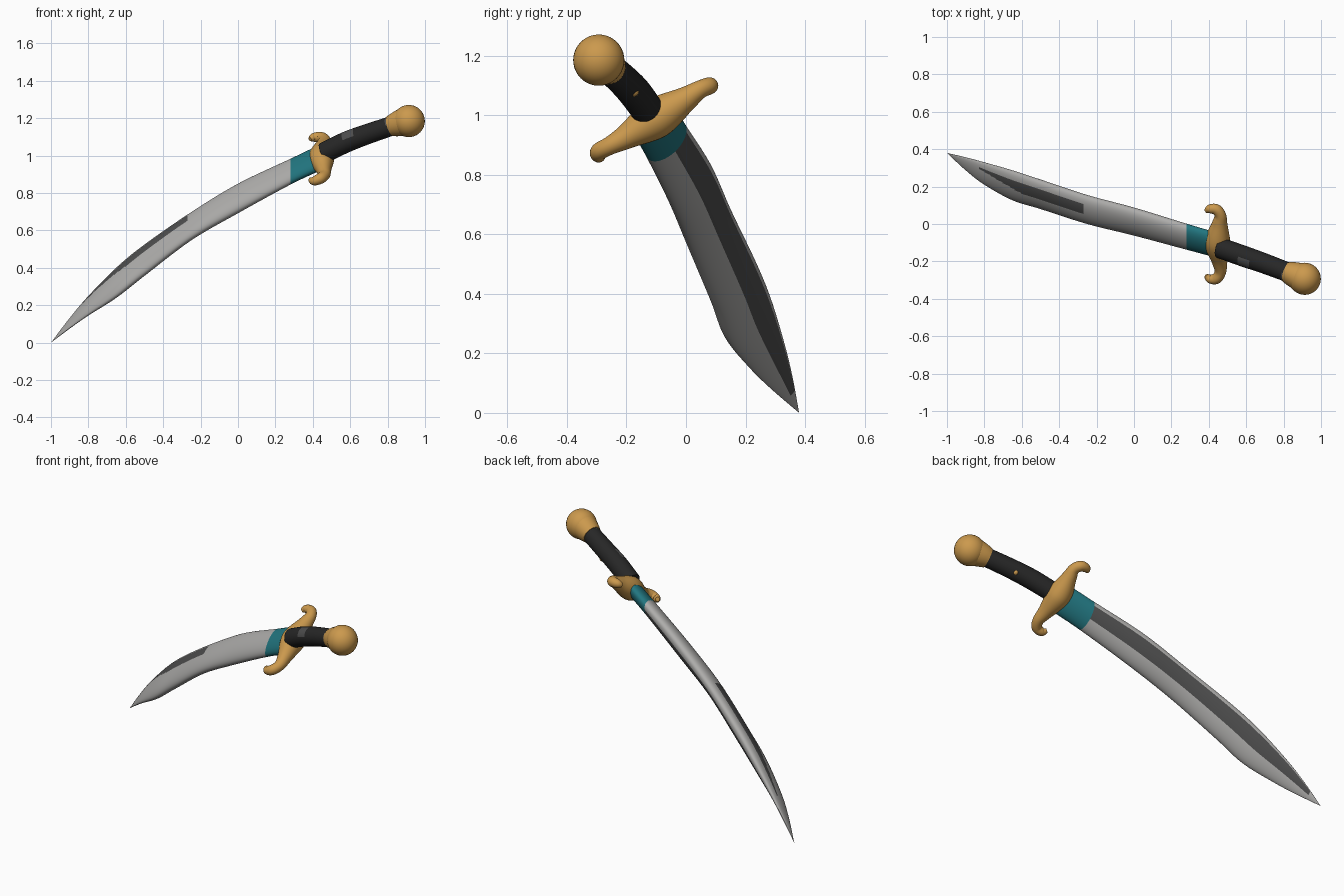
import bpy, bmesh, math
from mathutils import Vector

if "Cube" in bpy.data.objects:
    bpy.data.objects.remove(bpy.data.objects["Cube"])


def material(name, rgb):
    m = bpy.data.materials.new(name)
    m.diffuse_color = (*rgb, 1)
    m.use_nodes = True
    m.node_tree.nodes["Principled BSDF"].inputs["Base Color"].default_value = m.diffuse_color
    return m


steel = material("light steel", (0.42, 0.415, 0.405))
dark_steel = material("dark steel", (0.075, 0.075, 0.075))
teal = material("teal", (0.016, 0.18, 0.215))
gold = material("gold", (0.60, 0.32, 0.075))
black = material("black grip", (0.02, 0.02, 0.02))

FLAT = Vector((0.53, 0.58, -0.62)).normalized()   # lower flat side of the sword


def spline(pts, steps):
    """Catmull-Rom through tuples of any length."""
    out = []
    for i in range(len(pts) - 1):
        a, b = pts[max(i - 1, 0)], pts[i]
        c, d = pts[i + 1], pts[min(i + 2, len(pts) - 1)]
        for s in range(steps):
            t = s / steps
            out.append([0.5 * (2 * q + (r - p) * t + (2 * p - 5 * q + 4 * r - w) * t * t
                               + (3 * q - p - 3 * r + w) * t ** 3)
                        for p, q, r, w in zip(a, b, c, d)])
    out.append(list(pts[-1]))
    return out


def loft(name, rings, mats, rule=None):
    """Skin rings of points; rule(ring, side) gives the material index."""
    bm = bmesh.new()
    vs = [[bm.verts.new(p) for p in ring] for ring in rings]
    n = len(rings[0])
    for i in range(len(vs) - 1):
        for j in range(n):
            k = (j + 1) % n
            f = bm.faces.new((vs[i][j], vs[i][k], vs[i + 1][k], vs[i + 1][j]))
            f.material_index = rule(i, j) if rule else 0
    bm.faces.new(vs[0])
    bm.faces.new(vs[-1])
    bmesh.ops.remove_doubles(bm, verts=bm.verts, dist=1e-5)
    bmesh.ops.recalc_face_normals(bm, faces=bm.faces)
    return finish(name, bm, mats)


def finish(name, bm, mats):
    me = bpy.data.meshes.new(name)
    bm.to_mesh(me)
    bm.free()
    for m in mats:
        me.materials.append(m)
    ob = bpy.data.objects.new(name, me)
    bpy.context.collection.objects.link(ob)
    bpy.ops.object.select_all(action='DESELECT')
    ob.select_set(True)
    bpy.context.view_layer.objects.active = ob
    bpy.ops.object.shade_smooth_by_angle(angle=math.radians(50))
    return ob


def tube(name, pts, mats, steps=8, sides=32, rule=None):
    """Round sweep along (x, y, z, radius) points; side 0 faces away from FLAT."""
    path = spline(pts, steps)
    rings = []
    for i, p in enumerate(path):
        d = (Vector(path[min(i + 1, len(path) - 1)][:3]) - Vector(path[max(i - 1, 0)][:3])).normalized()
        u = (-FLAT + d * FLAT.dot(d)).normalized()
        v = d.cross(u)
        rings.append([Vector(p[:3]) + p[3] * (u * math.cos(a) + v * math.sin(a))
                      for a in (2 * math.pi * j / sides for j in range(sides))])
    return loft(name, rings, mats, rule)


def ball(name, centre, r, mat):
    bm = bmesh.new()
    bmesh.ops.create_uvsphere(bm, u_segments=32, v_segments=20, radius=r)
    bmesh.ops.translate(bm, vec=centre, verts=bm.verts)
    return finish(name, bm, [mat])


# blade: x, upper y, lower y, upper z, lower z, roundness angle in degrees
sections = [(0.44, -0.045, -0.18, 1.06, 0.92, 58),
            (0.28, 0.002, -0.137, 0.983, 0.845, 58),
            (0.0, 0.088, -0.062, 0.85, 0.692, 58),
            (-0.25, 0.155, 0.0, 0.698, 0.547, 57),
            (-0.5, 0.238, 0.08, 0.525, 0.357, 55),
            (-0.65, 0.287, 0.127, 0.402, 0.24, 52),
            (-0.8, 0.33, 0.21, 0.25, 0.145, 48),
            (-0.9, 0.357, 0.287, 0.132, 0.075, 45),
            (-1.0, 0.38, 0.38, 0.0, 0.0, 45)]
stations = spline(sections, 12)
SIDES = 90
rings = []
for x, y1, y0, z1, z0, ang in stations:
    h = math.radians(ang) / 2
    rings.append([(x, (y1 + y0) / 2 + (y1 - y0) / 2 * math.cos(a - h),
                   (z1 + z0) / 2 + (z1 - z0) / 2 * math.cos(a + h))
                  for a in (2 * math.pi * j / SIDES for j in range(SIDES))])


def blade_colour(i, j):
    x, a = stations[i][0], (j + 0.5) * 360 / SIDES
    if x > 0.2801:
        return 2                                    # teal collar
    if x > -0.93 and 36 < a < 92:
        return 1                                    # long dark panel
    if -0.82 < x < -0.25 and 45 < 360 - a < 55 + 30 * min(1, (x + 0.82) / 0.25):
        return 1                                    # short dark panel
    return 0


loft("blade", rings, [steel, dark_steel, teal], blade_colour)

# crossguard with ends curled towards the blade
tube("crossguard", [(0.385, -0.275, 0.872, 0.012), (0.405, -0.292, 0.865, 0.024),
                    (0.44, -0.292, 0.878, 0.029), (0.462, -0.255, 0.898, 0.031),
                    (0.458, -0.2, 0.928, 0.042), (0.447, -0.1, 0.99, 0.068),
                    (0.458, 0.0, 1.055, 0.042), (0.462, 0.045, 1.085, 0.031),
                    (0.44, 0.077, 1.098, 0.029), (0.405, 0.08, 1.097, 0.024),
                    (0.385, 0.068, 1.088, 0.012)], [gold])


# grip with worn grey patches on the upper side
def grip_colour(i, j):
    top = min(j, 31 - j) < 3
    return 1 if top and (10 <= i <= 14 or i >= 27) else 0


tube("grip", [(0.46, -0.128, 1.015, 0.055), (0.58, -0.17, 1.073, 0.056),
              (0.70, -0.212, 1.118, 0.054), (0.84, -0.265, 1.165, 0.052)],
     [black, dark_steel], steps=10, rule=grip_colour)

# rivet, pommel neck and pommel
ball("rivet", Vector((0.665, -0.2, 1.106)) + FLAT * 0.044, 0.016, gold)
tube("pommel_neck", [(0.815, -0.256, 1.157, 0.056), (0.845, -0.267, 1.167, 0.066),
                     (0.90, -0.288, 1.184, 0.08)], [gold])
ball("pommel", Vector((0.913, -0.293, 1.185)), 0.086, gold)
